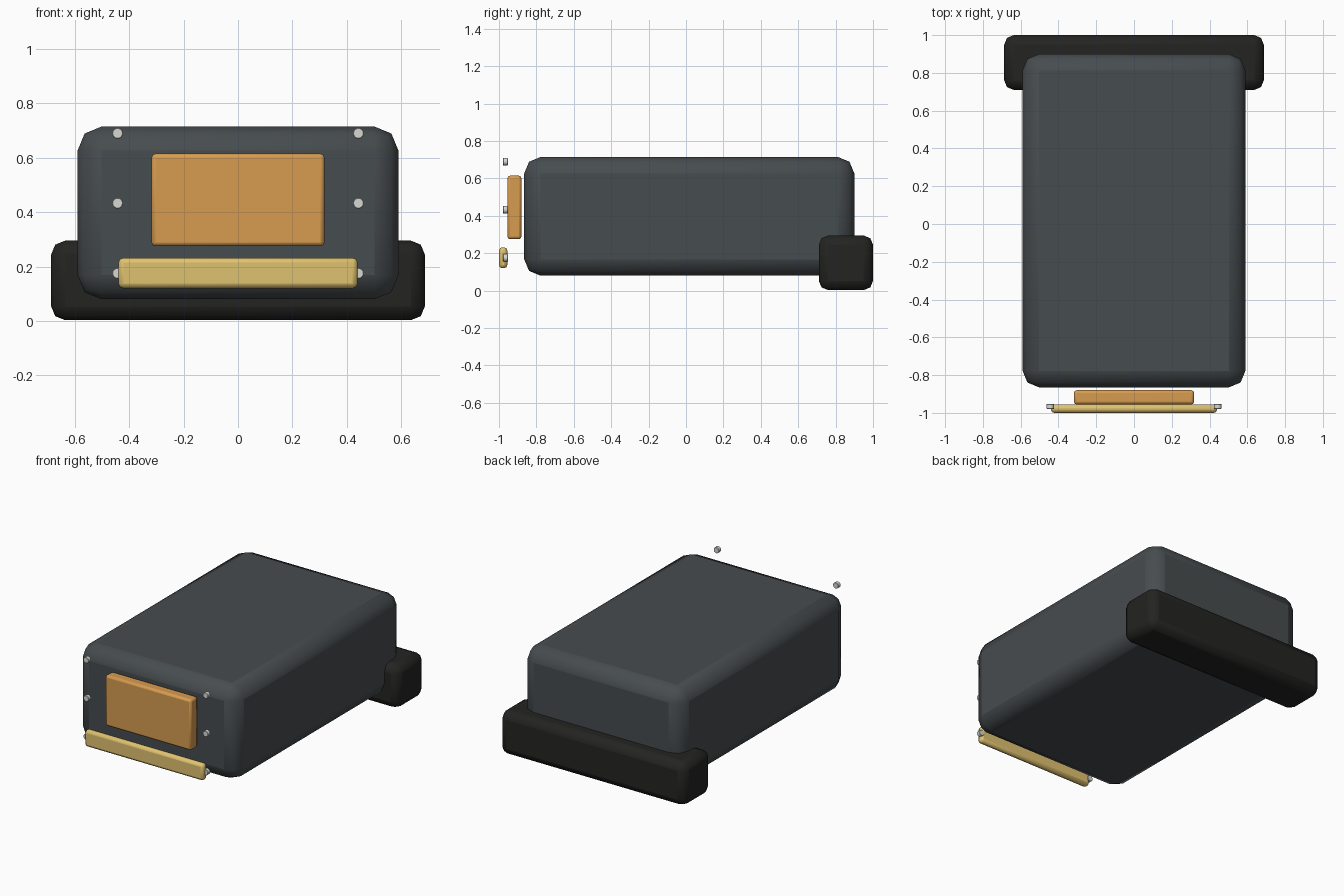
import bpy
import math

default = bpy.data.objects.get("Cube")
if default:
    bpy.data.objects.remove(default, do_unlink=True)


def material(name, color, metallic=0.0):
    mat = bpy.data.materials.new(name)
    mat.use_nodes = True
    mat.diffuse_color = (*color, 1)
    shader = mat.node_tree.nodes["Principled BSDF"]
    shader.inputs["Base Color"].default_value = (*color, 1)
    shader.inputs["Metallic"].default_value = metallic
    return mat


def finish(obj, name, mat, bevel, segments):
    obj.name = name
    obj.data.materials.append(mat)
    mod = obj.modifiers.new("Rounded edges", "BEVEL")
    mod.width = bevel
    mod.segments = segments
    mod.limit_method = "ANGLE"
    bpy.ops.object.shade_smooth_by_angle(angle=math.radians(50))
    return obj


def rounded_box(name, half_x, y_range, z_range, bevel, mat, segments=2):
    (y0, y1), (z0, z1) = y_range, z_range
    bpy.ops.mesh.primitive_cube_add(size=1, location=(0, (y0 + y1) / 2, (z0 + z1) / 2))
    obj = bpy.context.object
    obj.scale = (2 * half_x, y1 - y0, z1 - z0)
    bpy.ops.object.transform_apply(location=False, rotation=False, scale=True)
    return finish(obj, name, mat, bevel, segments)


slate = material("slate", (0.062, 0.072, 0.077))
rubber = material("black_rubber", (0.017, 0.017, 0.016))
orange = material("orange", (0.68, 0.33, 0.08))
brass = material("brass", (0.74, 0.54, 0.16))
steel = material("pale_steel", (0.68, 0.68, 0.65))

# Main housing and rear foot bar
rounded_box("housing", 0.59, (-0.865, 0.9), (0.08, 0.715), 0.088, slate)
rounded_box("rear_bar", 0.687, (0.71, 1.0), (0.003, 0.295), 0.05, rubber)

# Front panel and lower trim strip
rounded_box("front_panel", 0.318, (-0.955, -0.88), (0.275, 0.615), 0.014, orange)
rounded_box("trim_strip", 0.44, (-1.0, -0.955), (0.12, 0.232), 0.018, brass)

# Two columns of rivets
for side, x in (("right", -0.443), ("left", 0.443)):
    for row, z in enumerate((0.175, 0.433, 0.69), 1):
        bpy.ops.mesh.primitive_cylinder_add(
            vertices=16, radius=0.02, depth=0.026,
            location=(x, -0.966, z), rotation=(math.pi / 2, 0, 0))
        finish(bpy.context.object, f"rivet_{side}_{row}", steel, 0.002, 1)
